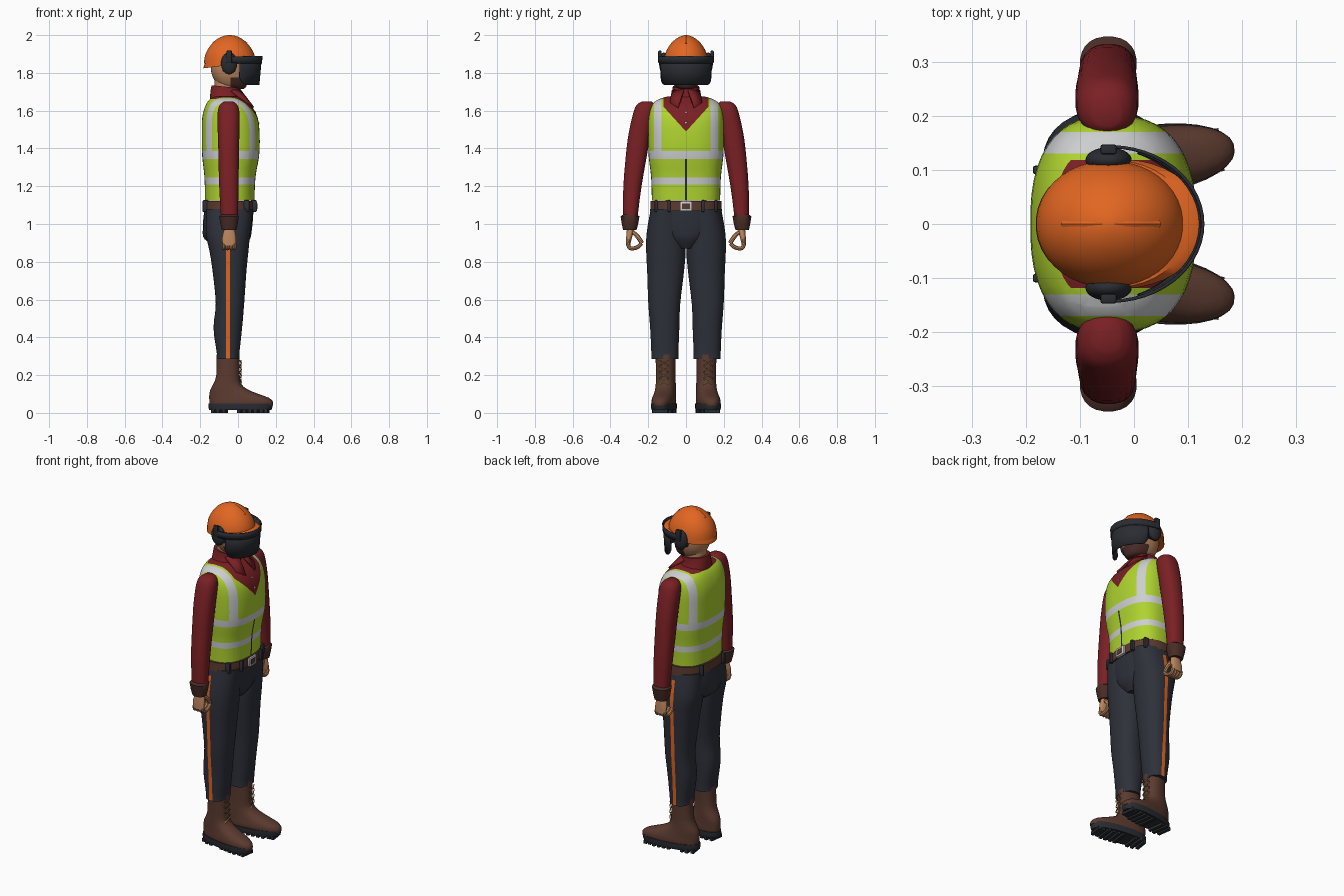
import bpy, bmesh, math
from mathutils import Vector, Matrix

if "Cube" in bpy.data.objects:
    bpy.data.objects.remove(bpy.data.objects["Cube"])


def material(name, r, g, b):
    lin = [(c / 255 / 12.92) if c < 11 else ((c / 255 + 0.055) / 1.055) ** 2.4 for c in (r, g, b)]
    m = bpy.data.materials.new(name)
    m.diffuse_color = (*lin, 1)
    m.use_nodes = True
    m.node_tree.nodes["Principled BSDF"].inputs["Base Color"].default_value = m.diffuse_color
    return m


ORANGE = material("orange", 226, 102, 34)
BLACK = material("charcoal", 42, 44, 50)
NAVY = material("trouser_grey", 46, 49, 58)
LIME = material("lime", 176, 212, 48)
SILVER = material("silver", 205, 206, 208)
RED = material("dark_red", 122, 32, 36)
BROWN = material("brown", 90, 58, 47)
DARK = material("dark_brown", 72, 44, 38)
SKIN = material("skin", 188, 134, 94)
TAN = material("tan", 180, 140, 95)


def finish(name, bm, *mats):
    bmesh.ops.recalc_face_normals(bm, faces=bm.faces)
    me = bpy.data.meshes.new(name)
    bm.to_mesh(me)
    bm.free()
    ob = bpy.data.objects.new(name, me)
    bpy.context.collection.objects.link(ob)
    for m in mats:
        me.materials.append(m)
    return ob


def skin_rings(bm, rings):
    vs = [[bm.verts.new(p) for p in r] for r in rings]
    n = len(vs[0])
    for a, b in zip(vs, vs[1:]):
        for i in range(n):
            bm.faces.new((a[i], a[(i + 1) % n], b[(i + 1) % n], b[i]))
    bm.faces.new(vs[0][::-1])
    bm.faces.new(vs[-1])


def smooth(rows, steps):
    """Catmull-Rom interpolation between rows of numbers."""
    out = []
    for i in range(len(rows) - 1):
        p0, p1, p2, p3 = rows[max(i - 1, 0)], rows[i], rows[i + 1], rows[min(i + 2, len(rows) - 1)]
        for k in range(steps):
            t = k / steps
            out.append([b + 0.5 * t * (c - a + t * (2 * a - 5 * b + 4 * c - d + t * (3 * (b - c) + d - a)))
                        for a, b, c, d in zip(p0, p1, p2, p3)])
    return out + [list(rows[-1])]


def loft(name, rows, *mats, power=2.3, n=32, steps=3, tilt=0, xf=None):
    """Stack superellipse sections given as (z, x0, x1, y0, y1)."""
    bm = bmesh.new()
    rings = []
    for z, x0, x1, y0, y1 in smooth(rows, steps):
        ring = []
        for i in range(n):
            a = math.tau * (i + 0.5) / n
            c, s = math.cos(a), math.sin(a)
            x = (x0 + x1) / 2 + (x1 - x0) / 2 * math.copysign(abs(c) ** (2 / power), c)
            y = (y0 + y1) / 2 + (y1 - y0) / 2 * math.copysign(abs(s) ** (2 / power), s)
            ring.append((x, y, z + tilt * (x + 0.045)))
        rings.append(ring)
    skin_rings(bm, rings)
    if xf:
        bm.transform(xf)
    return finish(name, bm, *mats)


def sided(rows, s):
    return [(z, x0, x1, min(s * a, s * b), max(s * a, s * b)) for z, x0, x1, a, b in rows]


def centred(rows):
    return [(z, x0, x1, -r, r) for z, x0, x1, r in rows]


def paint(ob, cuts, rule):
    """Cut the mesh along planes, then choose each face's material by its centre."""
    bm = bmesh.new()
    bm.from_mesh(ob.data)
    for co, no in cuts:
        bmesh.ops.bisect_plane(bm, geom=bm.verts[:] + bm.edges[:] + bm.faces[:], dist=1e-5, plane_co=co, plane_no=no)
    for f in bm.faces:
        f.material_index = rule(f.calc_center_median())
    bm.to_mesh(ob.data)
    bm.free()


def box(name, c, size, mat, bevel=0.0, xf=None):
    bm = bmesh.new()
    bmesh.ops.create_cube(bm, size=1, matrix=Matrix.Translation(c) @ Matrix.Diagonal((*size, 1)))
    if bevel:
        bmesh.ops.bevel(bm, geom=bm.edges[:], offset=bevel, segments=2, affect='EDGES', profile=0.5)
    if xf:
        bm.transform(xf)
    return finish(name, bm, mat)


def ball(name, c, r, *mats):
    bm = bmesh.new()
    bmesh.ops.create_uvsphere(bm, u_segments=28, v_segments=18, radius=1,
                              matrix=Matrix.Translation(c) @ Matrix.Diagonal((*r, 1)))
    return finish(name, bm, *mats)


def tube(name, pts, r, mat, n=8, steps=3, xf=None):
    pts = [Vector(p) for p in smooth(pts, steps)]
    bm = bmesh.new()
    rings = []
    for i, p in enumerate(pts):
        q = (pts[min(i + 1, len(pts) - 1)] - pts[max(i - 1, 0)]).to_track_quat('Z', 'X')
        rings.append([p + q @ Vector((r * math.cos(k * math.tau / n), r * math.sin(k * math.tau / n), 0))
                      for k in range(n)])
    skin_rings(bm, rings)
    if xf:
        bm.transform(xf)
    return finish(name, bm, mat)


# Vest with reflective bands, zip and open neckline
vest = loft("vest", centred([(1.125, -.175, .087, .181), (1.25, -.178, .093, .185), (1.36, -.19, .112, .198),
                             (1.47, -.192, .115, .201), (1.56, -.19, .105, .2), (1.62, -.175, .075, .188),
                             (1.655, -.155, .035, .155), (1.675, -.13, .01, .1)]),
            LIME, SILVER, RED, BLACK, power=2.5, n=48)


def vest_colour(c):
    y = abs(c.y)
    if c.z > 1.662 and y < .118 or c.x > -.03 and y < .118 and c.z > 1.49 + 1.1 * y:
        return 2
    if c.x > 0 and y < .005 and c.z < 1.345:
        return 3
    if 1.345 < c.z < 1.387 or 1.21 < c.z < 1.245 or c.z > 1.387 and .13 < y < .17:
        return 1
    return 0


paint(vest, [((0, 0, z), (0, 0, 1)) for z in (1.21, 1.245, 1.345, 1.387, 1.662)]
      + [((0, s * y, 0), (0, 1, 0)) for s in (-1, 1) for y in (.005, .118, .13, .17)]
      + [((0, 0, 1.49), (0, s * 1.1, -1)) for s in (-1, 1)], vest_colour)
for z, x in ((1.59, .092), (1.535, .109)):
    ball("shirt_button", (x, 0, z), (.004, .006, .006), SILVER)

# Collar, neck, head
loft("collar", centred([(1.64, -.15, .035, .1), (1.67, -.148, .015, .083), (1.7, -.145, .01, .074),
                        (1.725, -.14, .008, .07)]), RED, tilt=-.1)
loft("neck", centred([(1.62, -.125, 0, .06), (1.8, -.125, 0, .06)]), SKIN, steps=1)
head = loft("head", centred([(1.715, -.04, .03, .03), (1.73, -.1, .045, .06), (1.78, -.135, .055, .085),
                             (1.84, -.145, .055, .092), (1.91, -.13, .045, .085), (1.95, -.09, .01, .05)]),
            SKIN, DARK)
paint(head, [((0, 0, 1.775), (0, 0, 1)), ((-.04, 0, 0), (1, 0, 0))],
      lambda c: 1 if c.z < 1.775 and c.x > -.04 else 0)
ball("nose", (.06, 0, 1.805), (.02, .014, .02), SKIN)

# Hard hat
dome = [(1.85 + .15 * math.sin(a), -.045 - .136 * math.cos(a) ** 1.15, -.045 + .14 * math.cos(a) ** 1.15,
         .118 * math.cos(a) ** 1.15) for a in [math.radians(d) for d in (0, 15, 30, 45, 60, 72, 82, 88)]]
loft("helmet_dome", centred(dome), ORANGE, power=2.05, n=40, steps=2)
loft("helmet_brim", centred([(1.842, -.182, .127, .12), (1.852, -.182, .127, .12), (1.866, -.176, .1, .117)]),
     ORANGE, power=2.1, n=40, steps=1, tilt=.13)
tube("helmet_ridge", [(-.13, 0, 1.955), (-.09, 0, 1.982), (-.045, 0, 1.992), (0, 0, 1.983), (.045, 0, 1.953)],
     .008, ORANGE)


# Face shield
def shield(name, half, top, bottom, grow):
    bm = bmesh.new()
    n = 28
    cols = []
    for i in range(n + 1):
        u = 2 * i / n - 1
        a = math.radians(half) * u
        low = bottom + (top - bottom) * .3 * abs(u) ** 12
        cols.append([bm.verts.new((-.045 + (.172 + grow - .014 * (1.885 - z) / .15) * math.cos(a),
                                   (.143 + grow) * math.sin(a), z)) for z in (low, (low + top) / 2, top)])
    for a, b in zip(cols, cols[1:]):
        for j in (0, 1):
            bm.faces.new((a[j], b[j], b[j + 1], a[j + 1]))
    ob = finish(name, bm, BLACK)
    ob.modifiers.new("thickness", 'SOLIDIFY').thickness = .006


shield("visor", 71, 1.88, 1.735, 0)
shield("visor_band", 95, 1.888, 1.85, .003)

for s in (-1, 1):
    # Ear defenders and visor clips
    ball("ear_cup", (-.047, s * .118, 1.85), (.043, .024, .058), BLACK)
    box("ear_cushion", (-.047, s * .1, 1.85), (.07, .03, .09), BLACK, .012)
    box("visor_clip", (-.047, s * .138, 1.885), (.03, .018, .065), BLACK, .004)
    # Collar points
    bm = bmesh.new()
    bm.faces.new([bm.verts.new(p) for p in ((.012, s * .012, 1.715), (-.03, s * .075, 1.71),
                                            (.05, s * .085, 1.645), (.085, s * .045, 1.62))])
    flap = finish("collar_point", bm, RED)
    flap.modifiers.new("thickness", 'SOLIDIFY').thickness = .012
    # Sleeve and cuff
    loft("sleeve", sided([(1.03, -.09, 0, .257, .333), (1.2, -.1, .003, .235, .332), (1.4, -.105, .006, .2, .315),
                          (1.5, -.108, .008, .185, .3), (1.59, -.108, .008, .167, .279),
                          (1.63, -.097, -.003, .165, .262), (1.648, -.075, -.025, .18, .235)], s), RED, n=24)
    loft("cuff", sided([(.967, -.085, -.008, .262, .333), (1.0, -.094, -.001, .253, .34),
                        (1.04, -.1, .005, .246, .347), (1.05, -.09, 0, .257, .333)], s), DARK, steps=1, n=24)
    # Gripping hand
    loft("palm", sided([(.885, -.082, -.012, .297, .318), (.93, -.084, -.01, .285, .317),
                        (.985, -.07, -.02, .272, .312)], s), SKIN, n=16)
    for x in (-.075, -.056, -.037, -.018):
        tube("finger", [(x, s * .307, .895), (x, s * .298, .873), (x, s * .272, .872), (x, s * .25, .882),
                        (x, s * .236, .897)], .0105, SKIN)
    tube("thumb", [(-.04, s * .285, .96), (-.025, s * .262, .94), (-.022, s * .243, .915), (-.025, s * .234, .9)],
         .012, SKIN)
    # Trouser leg with side stripe
    leg = loft("trouser_leg", sided([(.285, -.112, .007, .04, .184), (.32, -.113, .008, .04, .184),
                                     (.45, -.13, .022, .035, .19), (.58, -.118, .033, .03, .2),
                                     (.75, -.135, .045, .01, .206), (.85, -.15, .055, .002, .211),
                                     (.95, -.17, .065, .004, .209), (1.08, -.168, .08, .01, .187)], s),
               NAVY, ORANGE)
    paint(leg, [((x, 0, 0), (1, 0, 0)) for x in (-.063, -.042)] + [((0, 0, 1.04), (0, 0, 1))],
          lambda c: 1 if -.063 < c.x < -.042 and abs(c.y) > .15 and .287 < c.z < 1.04 else 0)
    # Boot, turned out slightly at the toe
    turn = (Matrix.Translation((-.05, s * .108, 0)) @ Matrix.Rotation(math.radians(8 * s), 4, 'Z')
            @ Matrix.Translation((.05, 0, 0)))
    loft("boot", centred([(.04, -.15, .187, .058), (.06, -.152, .187, .06), (.08, -.153, .165, .058),
                          (.1, -.152, .11, .055), (.125, -.146, .05, .053), (.155, -.13, .016, .052),
                          (.2, -.115, .009, .051), (.31, -.113, .008, .053)]), BROWN, xf=turn, steps=2)
    loft("sole", centred([(.014, -.152, .178, .06), (.03, -.158, .184, .064), (.05, -.156, .186, .063)]),
         BLACK, steps=1, xf=turn)
    for x in (-.13, -.1, -.07, .01, .04, .07, .1, .13, .155):
        w = .1 if -.11 < x < .12 else .08
        box("tread", (x, 0, .01), (.018, w, .02), BLACK, xf=turn)
    for k in range(4):
        z = .15 + .033 * k
        for d in (-1, 1):
            tube("lace", [(.013, -d * .024, z), (.018, 0, z + .014), (.013, d * .024, z + .028)],
                 .003, TAN, n=5, steps=1, xf=turn)

# Hips
loft("hips", centred([(.87, -.1, .03, .05), (.92, -.178, .064, .12), (.97, -.187, .074, .165),
                      (1.03, -.184, .08, .183), (1.1, -.175, .084, .185)]), NAVY)

# Belt, loops and buckle
loft("belt", centred([(1.07, -.184, .092, .19), (1.122, -.182, .092, .188)]), BROWN, steps=1, n=48)
for s in (-1, 1):
    for x, y in ((.083, .09), (.045, .158), (-.172, .1)):
        box("belt_loop", (x, s * y, 1.095), (.03, .016, .062), NAVY, .004)
box("buckle", (.093, 0, 1.094), (.016, .066, .052), SILVER, .004)
box("buckle_inset", (.1, 0, 1.094), (.006, .04, .03), BROWN)

bpy.ops.object.select_all(action='SELECT')
bpy.context.view_layer.objects.active = vest
bpy.ops.object.shade_smooth_by_angle(angle=math.radians(40))
